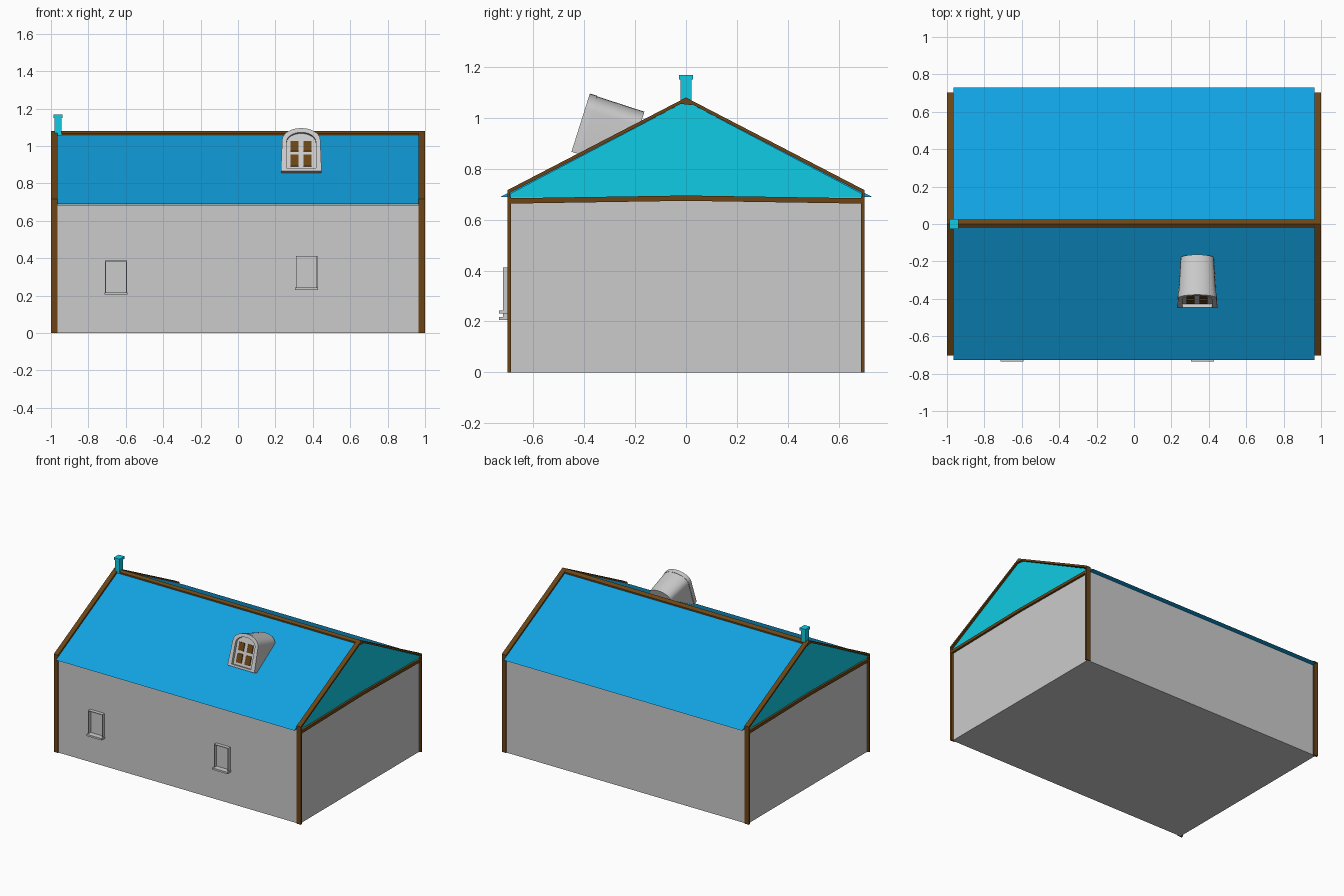
import bpy, bmesh, math
from mathutils import Vector, Matrix

if "Cube" in bpy.data.objects:
    bpy.data.objects.remove(bpy.data.objects["Cube"])


def material(name, rgb):
    m = bpy.data.materials.new(name)
    m.diffuse_color = (*rgb, 1)
    m.use_nodes = True
    m.node_tree.nodes["Principled BSDF"].inputs["Base Color"].default_value = m.diffuse_color
    return m


WOOD = material("wood", (0.15, 0.06, 0.008))
BLUE = material("roof_blue", (0.006, 0.36, 0.75))
CYAN = material("gable_cyan", (0.005, 0.60, 0.78))


def finish(name, bm, mat=None):
    bmesh.ops.recalc_face_normals(bm, faces=bm.faces[:])
    me = bpy.data.meshes.new(name)
    bm.to_mesh(me)
    bm.free()
    ob = bpy.data.objects.new(name, me)
    bpy.context.collection.objects.link(ob)
    if mat:
        me.materials.append(mat)
    return ob


def loft(name, rings, mat=None, closed=False):
    """Join rings of points; cap the ends, or close the loop of rings."""
    bm = bmesh.new()
    vs = [[bm.verts.new(p) for p in r] for r in rings]
    n = len(vs[0])
    pairs = list(zip(vs, vs[1:])) + ([(vs[-1], vs[0])] if closed else [])
    for a, b in pairs:
        for i in range(n):
            j = (i + 1) % n
            bm.faces.new((a[i], a[j], b[j], b[i]))
    if not closed:
        bm.faces.new(vs[0])
        bm.faces.new(vs[-1])
    return finish(name, bm, mat)


def prism(name, yz, x0, x1, mat=None):
    return loft(name, [[(x, y, z) for y, z in yz] for x in (x0, x1)], mat)


def box(name, lo, hi, mat=None):
    yz = [(lo[1], lo[2]), (hi[1], lo[2]), (hi[1], hi[2]), (lo[1], hi[2])]
    return prism(name, yz, lo[0], hi[0], mat)


# House body, roof and gable triangles
box("walls", (-0.985, -0.695, 0), (0.985, 0.695, 0.685))
prism("roof", [(-0.728, 0.69), (0, 1.068), (0.73, 0.69)], -0.965, 0.965, BLUE)
prism("gables", [(-0.69, 0.687), (-0.69, 0.703), (0, 1.066), (0.69, 0.703), (0.69, 0.687)],
      -0.985, 0.985, CYAN)

# Timber frame: corner posts, tie beams, sloping rakes and ridge
for sx in (-1, 1):
    x0, x1 = sorted((sx * 0.966, sx * 1.0))
    side = "left" if sx < 0 else "right"
    for sy in (-1, 1):
        y0, y1 = sorted((sy * 0.688, sy * 0.702))
        box(f"post_{side}", (x0, y0, 0), (x1, y1, 0.69), WOOD)
        prism(f"rake_{side}", [(sy * 0.702, 0.685), (sy * 0.702, 0.716), (0, 1.08),
                               (0, 1.066), (sy * 0.692, 0.706), (sy * 0.692, 0.685)], x0, x1, WOOD)
    prism(f"tie_beam_{side}", [(-0.70, 0.663), (0, 0.674), (0.70, 0.663),
                               (0.70, 0.684), (0, 0.695), (-0.70, 0.684)], x0, x1, WOOD)
prism("ridge_beam", [(-0.02, 1.055), (-0.02, 1.068), (0, 1.08), (0.024, 1.066), (0.024, 1.05)],
      -1.0, 1.0, WOOD)

# Chimney
box("chimney", (-0.982, -0.021, 1.05), (-0.944, 0.021, 1.155), CYAN)
box("chimney_cap", (-0.986, -0.028, 1.15), (-0.939, 0.028, 1.168), CYAN)

# Wall windows: thin frame standing out from the wall, and a sill
for x, z in ((-0.652, 0.212), (0.367, 0.238)):
    rings = []
    for w, top, bot, y in ((0.058, 0.175, 0, -0.69), (0.058, 0.175, 0, -0.72),
                           (0.053, 0.170, 0.005, -0.72), (0.053, 0.170, 0.005, -0.69)):
        rings.append([(x - w, y, z + bot), (x + w, y, z + bot), (x + w, y, z + top), (x - w, y, z + top)])
    loft("window_frame", rings, closed=True)
    box("window_sill", (x - 0.062, -0.735, z - 0.007), (x + 0.062, -0.69, z + 0.006))

# Dormer: local x across, y inwards, z up its front; leaned back onto the roof
TILT = (Matrix.Translation((0.338, -0.45, 0.867))
        @ Matrix.Rotation(math.radians(-17.5), 4, 'X'))


def arch(half, bottom, spring, top, y, taper=0.0):
    pts = [(half + taper, bottom), (half, spring)]
    for i in range(1, 12):
        a = math.pi * i / 12
        pts.append((half * math.cos(a), spring + (top - spring) * math.sin(a)))
    pts += [(-half, spring), (-half - taper, bottom)]
    return [TILT @ Vector((x, y, z)) for x, z in pts]


body = loft("dormer_body", [arch(0.1, 0, 0.175, 0.238, 0.02, 0.006),
                            arch(0.088, 0, 0.18, 0.236, 0.226, 0.004)])
rim = loft("dormer_rim", [arch(0.102, 0, 0.175, 0.24, 0.03, 0.007),
                          arch(0.102, 0, 0.175, 0.24, 0, 0.007),
                          arch(0.078, 0.015, 0.165, 0.216, 0),
                          arch(0.078, 0.015, 0.165, 0.216, 0.03)], closed=True)
for ob in (body, rim):
    for p in ob.data.polygons:
        p.use_smooth = True
    bpy.context.view_layer.objects.active = ob
    ob.select_set(True)
    bpy.ops.object.shade_smooth_by_angle(angle=math.radians(35))
    ob.select_set(False)

# Dormer panes
for x0, x1 in ((-0.057, -0.014), (0.012, 0.055)):
    for z0, z1 in ((0.032, 0.096), (0.116, 0.172)):
        pane = box("dormer_pane", (x0, 0.014, z0), (x1, 0.024, z1), WOOD)
        pane.data.transform(TILT)
